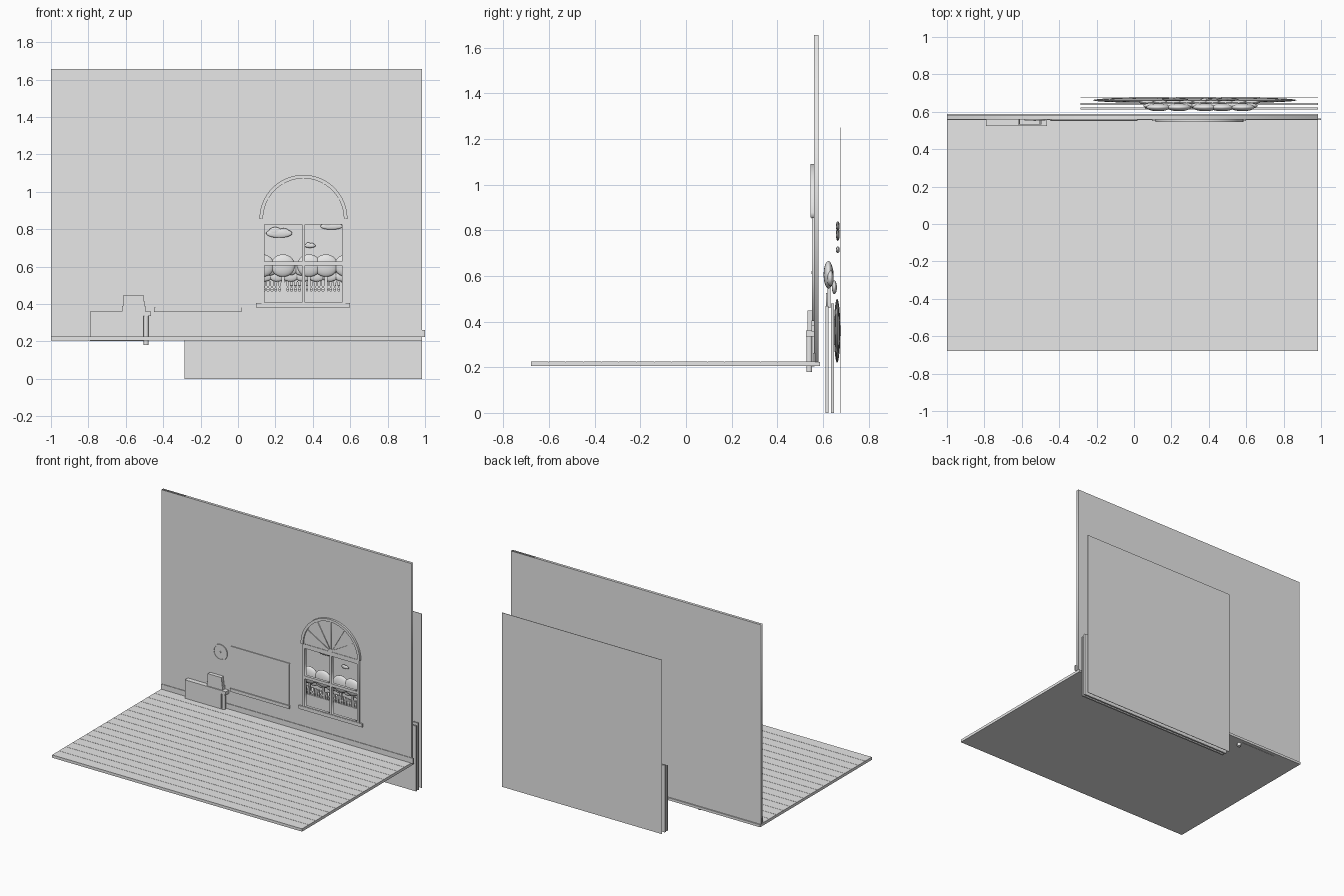
import bpy, bmesh, math, random
from mathutils import Matrix, Vector

random.seed(4)
if "Cube" in bpy.data.objects:
    bpy.data.objects.remove(bpy.data.objects["Cube"], do_unlink=True)

grey = bpy.data.materials.new("plain grey")
grey.use_nodes = True
grey.diffuse_color = (0.8, 0.8, 0.8, 1)
grey.node_tree.nodes["Principled BSDF"].inputs["Base Color"].default_value = (0.8, 0.8, 0.8, 1)


def add(name, mesh):
    mesh.materials.clear()
    mesh.materials.append(grey)
    ob = bpy.data.objects.new(name, mesh)
    bpy.context.collection.objects.link(ob)
    return ob


def from_bmesh(name, bm, smooth=False):
    mesh = bpy.data.meshes.new(name)
    for f in bm.faces:
        f.smooth = smooth
    bm.to_mesh(mesh)
    bm.free()
    return add(name, mesh)


def boxes(name, spans):
    """Boxes from (x0, x1, y0, y1, z0, z1) spans, joined in one object."""
    bm = bmesh.new()
    for x0, x1, y0, y1, z0, z1 in spans:
        mid = Vector((x0 + x1, y0 + y1, z0 + z1)) / 2
        m = Matrix.Translation(mid) @ Matrix.Diagonal((x1 - x0, y1 - y0, z1 - z0, 1))
        bmesh.ops.create_cube(bm, size=1, matrix=m)
    return from_bmesh(name, bm)


def blobs(name, items):
    """Smooth ellipsoids from (centre, radii) pairs."""
    bm = bmesh.new()
    for centre, radii in items:
        m = Matrix.Translation(centre) @ Matrix.Diagonal((*radii, 1))
        bmesh.ops.create_uvsphere(bm, u_segments=24, v_segments=14, radius=1, matrix=m)
    return from_bmesh(name, bm, True)


def plate(name, loops, y0, y1):
    """Upright plate from closed (x, z) outlines; inner outlines become holes."""
    cu = bpy.data.curves.new(name, "CURVE")
    cu.dimensions = "2D"
    cu.fill_mode = "BOTH"
    cu.extrude = (y1 - y0) / 2
    for pts in loops:
        s = cu.splines.new("POLY")
        s.points.add(len(pts) - 1)
        for p, (x, z) in zip(s.points, pts):
            p.co = (x, z, 0, 1)
        s.use_cyclic_u = True
    tmp = bpy.data.objects.new(name, cu)
    mesh = bpy.data.meshes.new_from_object(tmp)
    bpy.data.objects.remove(tmp)
    mesh.transform(Matrix.Translation((0, (y0 + y1) / 2, 0)) @ Matrix.Rotation(math.pi / 2, 4, "X"))
    return add(name, mesh)


def rect(x0, x1, z0, z1):
    return [(x0, z0), (x1, z0), (x1, z1), (x0, z1)]


def arc(cx, cz, r, a0=0, a1=180, n=32):
    angles = [math.radians(a0 + (a1 - a0) * i / n) for i in range(n + 1)]
    return [(cx + r * math.cos(a), cz + r * math.sin(a)) for a in angles]


# Room shell: floor with shallow plank gaps, wall with window opening, skirting
LEFT, RIGHT, FRONT, BACK = -1, 0.985, -0.68, 0.588
boxes("floor", [(LEFT, RIGHT, FRONT, BACK, 0.205, 0.223)])
step = (0.558 - FRONT) / 16
boxes("floor_planks", [(LEFT, RIGHT, FRONT + i * step, FRONT + (i + 1) * step - 0.002, 0.222, 0.225)
                       for i in range(16)])
plate("wall", [rect(LEFT, RIGHT, 0.223, 1.655), rect(0.135, 0.567, 0.4, 0.832)], 0.56, 0.58)
boxes("skirting_board", [(LEFT, 1, 0.556, 0.565, 0.223, 0.262)])

# Window: four panes, sill, and a blind arch with sunburst bars
panes = [rect(x, x + 0.2, z, z + 0.197) for x in (0.142, 0.357) for z in (0.409, 0.627)]
plate("window_frame", [rect(0.125, 0.575, 0.4, 0.855)] + panes, 0.552, 0.572)
boxes("window_sill", [(0.095, 0.6, 0.55, 0.575, 0.38, 0.404)])
plate("arch_panel", [arc(0.35, 0.855, 0.225)], 0.555, 0.561)
plate("arch_trim", [arc(0.35, 0.855, 0.235) + arc(0.35, 0.855, 0.216, 180, 0)], 0.545, 0.561)
for i in range(1, 6):
    a = math.radians(i * 30)
    along, side = Vector((math.cos(a), math.sin(a))), Vector((-math.sin(a), math.cos(a))) * 0.004
    hub = Vector((0.35, 0.855))
    pts = [hub + side, hub - side, hub + along * 0.22 - side, hub + along * 0.22 + side]
    plate("arch_bar", [[tuple(p) for p in pts]], 0.55, 0.558)

# Board with top rail and tray
boxes("board", [(-0.44, 0.015, 0.557, 0.562, 0.38, 0.676)])
boxes("board_top_rail", [(-0.443, 0.02, 0.554, 0.562, 0.676, 0.682)])
boxes("board_tray", [(-0.45, 0.02, 0.55, 0.562, 0.357, 0.38)])

# Round wall clock
plate("clock_face", [arc(-0.53, 0.615, 0.05, 0, 360)[:-1]], 0.557, 0.562)
plate("clock_rim", [arc(-0.53, 0.615, 0.056, 0, 360)[:-1], arc(-0.53, 0.615, 0.049, 0, 360)[:-1]],
      0.554, 0.562)
plate("clock_hub", [arc(-0.53, 0.615, 0.007, 0, 360, 12)[:-1]], 0.55, 0.558)

# Desk and the books on it
boxes("desk_top", [(-0.79, -0.465, 0.525, 0.562, 0.335, 0.36)])
boxes("desk_body", [(-0.79, -0.505, 0.53, 0.562, 0.203, 0.336)])
bm = bmesh.new()
bmesh.ops.create_cone(bm, cap_ends=True, segments=16, radius1=0.013, radius2=0.013, depth=0.156,
                      matrix=Matrix.Translation((-0.491, 0.54, 0.258)))
from_bmesh("desk_leg", bm)
for x0, x1, z0, z1 in ((-0.62, -0.495, 0.36, 0.388), (-0.615, -0.5, 0.388, 0.417),
                       (-0.613, -0.505, 0.417, 0.449)):
    boxes("book", [(x0, x1, 0.532, 0.558, z0, z1)])

# Scenery behind the window
X0, X1 = -0.285, 0.985
boxes("sky_panel", [(X0, X1, 0.677, 0.68, 0, 1.25)])
boxes("near_ground", [(X0, X1, 0.612, 0.624, 0, 0.468)])
boxes("far_ground", [(X0, X1, 0.636, 0.648, 0, 0.48)])
blobs("hills", [((x, 0.662, 0.36), (0.3, 0.014, 0.14)) for x in (0.08, 0.33, 0.57)])

# Picket fence
pickets = []
for i in range(28):
    x = 0.06 + i * 0.021
    pickets.append([(x, 0.46), (x + 0.012, 0.46), (x + 0.012, 0.515), (x + 0.006, 0.525), (x, 0.515)])
plate("fence_pickets", pickets, 0.614, 0.619)
boxes("fence_rail", [(0.06, 0.64, 0.618, 0.622, 0.485, 0.495)])

# Trees and bushes
trees, trunks = [], []
for x in (0.13, 0.24, 0.38, 0.47, 0.58):
    trees.append(((x, 0.624, 0.605), (0.065, 0.021, 0.06)))
    for dx in (-0.04, 0.04):
        trees.append(((x + dx, 0.632, 0.585 + random.uniform(0, 0.025)), (0.04, 0.015, 0.035)))
    trunks.append((x - 0.008, x + 0.008, 0.62, 0.632, 0.46, 0.56))
blobs("tree_crowns", trees)
boxes("tree_trunks", trunks)
blobs("bushes", [((0.07 + i * 0.07, 0.65, 0.55), (0.045, 0.011, 0.03)) for i in range(9)])

# Clouds
clouds = []
for x, z, w, h in ((0.22, 0.778, 0.07, 0.03), (0.5, 0.815, 0.06, 0.022), (0.385, 0.712, 0.03, 0.015)):
    clouds.append(((x, 0.665, z), (w, 0.008, h * 0.8)))
    clouds.append(((x - w * 0.3, 0.665, z + h * 0.3), (w * 0.5, 0.008, h * 0.8)))
    clouds.append(((x + w * 0.35, 0.665, z + h * 0.1), (w * 0.45, 0.007, h * 0.8)))
blobs("clouds", clouds)
